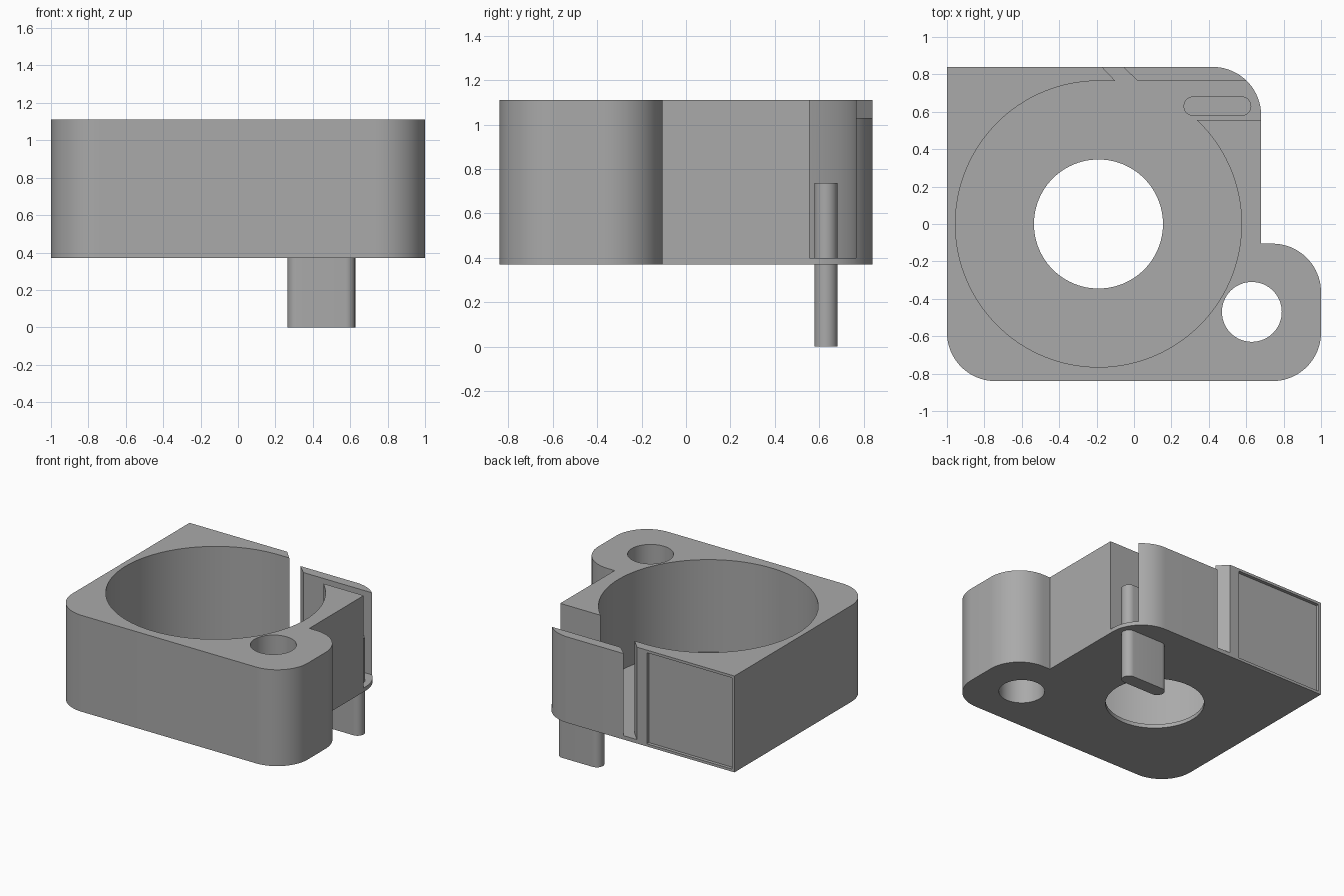
import bpy, bmesh, math

if "Cube" in bpy.data.objects:
    bpy.data.objects.remove(bpy.data.objects["Cube"])

grey = bpy.data.materials.new("plain grey")
grey.use_nodes = True
COLOUR = (0.4, 0.4, 0.4, 1)
grey.diffuse_color = COLOUR
grey.node_tree.nodes["Principled BSDF"].inputs["Base Color"].default_value = COLOUR

BOTTOM, FLOOR, FLAP_TOP, TOP = 0.37, 0.40, 1.03, 1.11
WALL = 0.765              # inner face of the back wall, also the chamber radius
CENTRE = (-0.19, 0)


def arc(cx, cy, r, start, end, steps=20):
    angles = [math.radians(start + (end - start) * i / steps) for i in range(steps + 1)]
    return [(cx + r * math.cos(a), cy + r * math.sin(a)) for a in angles]


def circle(cx, cy, r, steps=96):
    return arc(cx, cy, r, 0, 360, steps)[:-1]


def prism(name, outline, z0, z1):
    """Extrude a flat outline from z0 to z1."""
    bm = bmesh.new()
    base = bm.faces.new([bm.verts.new((x, y, z0)) for x, y in outline])
    grown = bmesh.ops.extrude_face_region(bm, geom=[base])
    moved = [g for g in grown["geom"] if isinstance(g, bmesh.types.BMVert)]
    bmesh.ops.translate(bm, verts=moved, vec=(0, 0, z1 - z0))
    bmesh.ops.recalc_face_normals(bm, faces=bm.faces)
    mesh = bpy.data.meshes.new(name)
    bm.to_mesh(mesh)
    bm.free()
    mesh.materials.append(grey)
    obj = bpy.data.objects.new(name, mesh)
    bpy.context.collection.objects.link(obj)
    return obj


def activate(obj):
    bpy.ops.object.select_all(action="DESELECT")
    obj.select_set(True)
    bpy.context.view_layer.objects.active = obj


def cut(target, outline, z0, z1):
    cutter = prism("cutter", outline, z0, z1)
    cutter.hide_render = True
    activate(target)
    mod = target.modifiers.new("cut", "BOOLEAN")
    mod.operation, mod.solver, mod.object = "DIFFERENCE", "EXACT", cutter
    bpy.ops.object.modifier_apply(modifier=mod.name)
    bpy.data.objects.remove(cutter)


# Housing block with rounded corners and a mounting ear
R = 0.26
outline = [(-1, 0.84)]
outline += arc(-1 + R, -0.84 + R, R, 180, 270)
outline += arc(1 - R, -0.84 + R, R, 270, 360)
outline += arc(1 - R, -0.105 - R, R, 0, 90)
outline += [(0.68, -0.105)]
outline += arc(0.68 - R, 0.84 - R, R, 0, 90)
housing = prism("housing", outline, BOTTOM, TOP)

# Round chamber, diagonal slit and side outlet share one pocket
lip = 0.555
start = math.degrees(math.asin(lip / WALL))
pocket = arc(*CENTRE, WALL, start, -270, 100)
pocket += [(-0.10, WALL), (-0.19, 0.86), (-0.08, 0.86), (0.02, WALL), (0.9, WALL), (0.9, lip)]
cut(housing, pocket, FLOOR, TOP + 0.1)

# Lowered back flap
cut(housing, [(-0.13, 0.87), (-0.04, 0.75), (0.8, 0.75), (0.8, 0.87)], FLAP_TOP, TOP + 0.1)

# Central opening and ear hole
cut(housing, circle(*CENTRE, 0.345), 0.2, 0.6)
cut(housing, circle(0.63, -0.47, 0.16, 64), 0.2, TOP + 0.1)

# Shallow rectangular recess on the back
cut(housing, [(-0.98, 0.815), (-0.255, 0.815), (-0.255, 0.9), (-0.98, 0.9)], 0.39, 1.09)

# Flat peg with round ends, standing through the outlet floor
peg_y, peg_r = 0.63, 0.052
peg = prism("peg", arc(0.265 + peg_r, peg_y, peg_r, 90, 270)
            + arc(0.627 - peg_r, peg_y, peg_r, -90, 90), 0, 0.737)

for obj in (housing, peg):
    activate(obj)
    bpy.ops.object.shade_smooth_by_angle(angle=math.radians(30))
